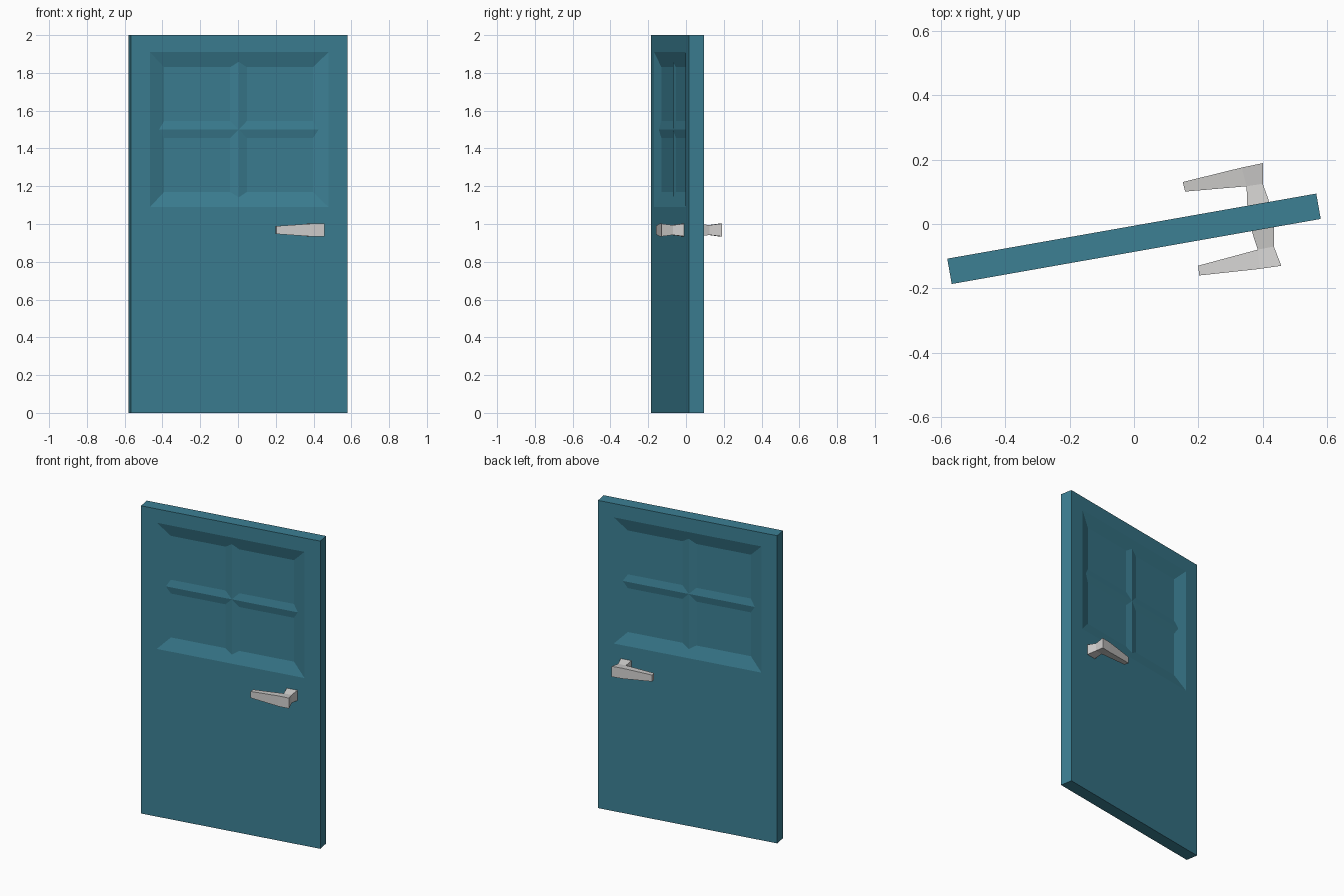
import bpy, bmesh, math
from mathutils import Matrix

if "Cube" in bpy.data.objects:
    bpy.data.objects.remove(bpy.data.objects["Cube"])

# Placement of the door: swung 10 degrees about z
PLACE = Matrix.Translation((0, -0.046, 0)) @ Matrix.Rotation(math.radians(10), 4, 'Z')
W, T = 0.5825, 0.04            # half width, half thickness
DEPTH, BEVEL = 0.025, 0.08     # recess depth and sloped border width
RIDGE, BAR = 0.016, 0.045      # ridge depth below surface, bar half width
ZC = 1.5                       # centre height of the recess
RX, RZ = 0.48, 0.41            # recess half sizes


def material(name, rgb):
    m = bpy.data.materials.new(name)
    m.diffuse_color = (*rgb, 1)
    m.use_nodes = True
    m.node_tree.nodes["Principled BSDF"].inputs["Base Color"].default_value = m.diffuse_color
    return m


teal = material("teal paint", (0.045, 0.215, 0.295))
metal = material("light grey metal", (0.64, 0.63, 0.62))


def finish(name, bm, mat):
    bmesh.ops.recalc_face_normals(bm, faces=bm.faces)
    bm.transform(PLACE)
    me = bpy.data.meshes.new(name)
    bm.to_mesh(me)
    bm.free()
    me.materials.append(mat)
    bpy.context.collection.objects.link(bpy.data.objects.new(name, me))


def rect(bm, hx, z0, z1, y):
    return [bm.verts.new((x, y, z)) for x, z in ((-hx, z0), (hx, z0), (hx, z1), (-hx, z1))]


def bridge(bm, a, b, skip=()):
    n = len(a)
    for i in range(n):
        if i not in skip:
            bm.faces.new((a[i], a[(i + 1) % n], b[(i + 1) % n], b[i]))


# Door slab with a bevelled recess on both sides
bm = bmesh.new()
outer = []
for s in (-1, 1):
    edge = rect(bm, W, 0, 2, s * T)
    rim = rect(bm, RX, ZC - RZ, ZC + RZ, s * T)
    floor = rect(bm, RX - BEVEL, ZC - RZ + BEVEL, ZC + RZ - BEVEL, s * (T - DEPTH))
    bridge(bm, edge, rim)
    bridge(bm, rim, floor)
    bm.faces.new(floor)
    outer.append(edge)
bridge(bm, *outer)
finish("door_slab", bm, teal)


# Crossing ridged bars that split each recess into four panels
def bar(name, half, upright, s):
    bm = bmesh.new()
    ends = []
    for e in (-half, half):
        ring = []
        for w, y in ((-BAR, T - DEPTH), (0, T - RIDGE), (BAR, T - DEPTH), (0, T - DEPTH - 0.008)):
            x, z = (w, e) if upright else (e, w)
            ring.append(bm.verts.new((x, s * y, ZC + z)))
        bm.faces.new(ring)
        ends.append(ring)
    bridge(bm, *ends)
    finish(name, bm, teal)


# Lever handle: flared stem, elbow block and tapering lever
def handle(name, s, zc=0.968):
    bm = bmesh.new()

    def pair(x, y, h):
        return [bm.verts.new((x, s * y, zc - h)), bm.verts.new((x, s * y, zc + h))]

    def section(p, q):             # closed ring from two upright pairs
        return [p[0], q[0], q[1], p[1]]

    base = section(pair(0.364, 0.035, 0.034), pair(0.435, 0.035, 0.034))
    mid_in, mid_out = pair(0.373, 0.100, 0.026), pair(0.424, 0.099, 0.026)
    front_in, front_out = pair(0.368, 0.160, 0.034), pair(0.4365, 0.162, 0.034)
    tip = section(pair(0.182, 0.117, 0.021), pair(0.180, 0.1475, 0.021))
    mid, front = section(mid_in, mid_out), section(front_in, front_out)
    bm.faces.new(base)
    bridge(bm, base, mid)
    bridge(bm, mid, front, skip=(3,))
    bm.faces.new(front)
    bridge(bm, section(mid_in, front_in), tip)
    bm.faces.new(tip)
    finish(name, bm, metal)


for side, s in (("front", -1), ("back", 1)):
    bar(side + "_horizontal_bar", RX - 0.04, False, s)
    bar(side + "_vertical_bar", RZ - 0.04, True, s)
    handle(side + "_handle", s)
